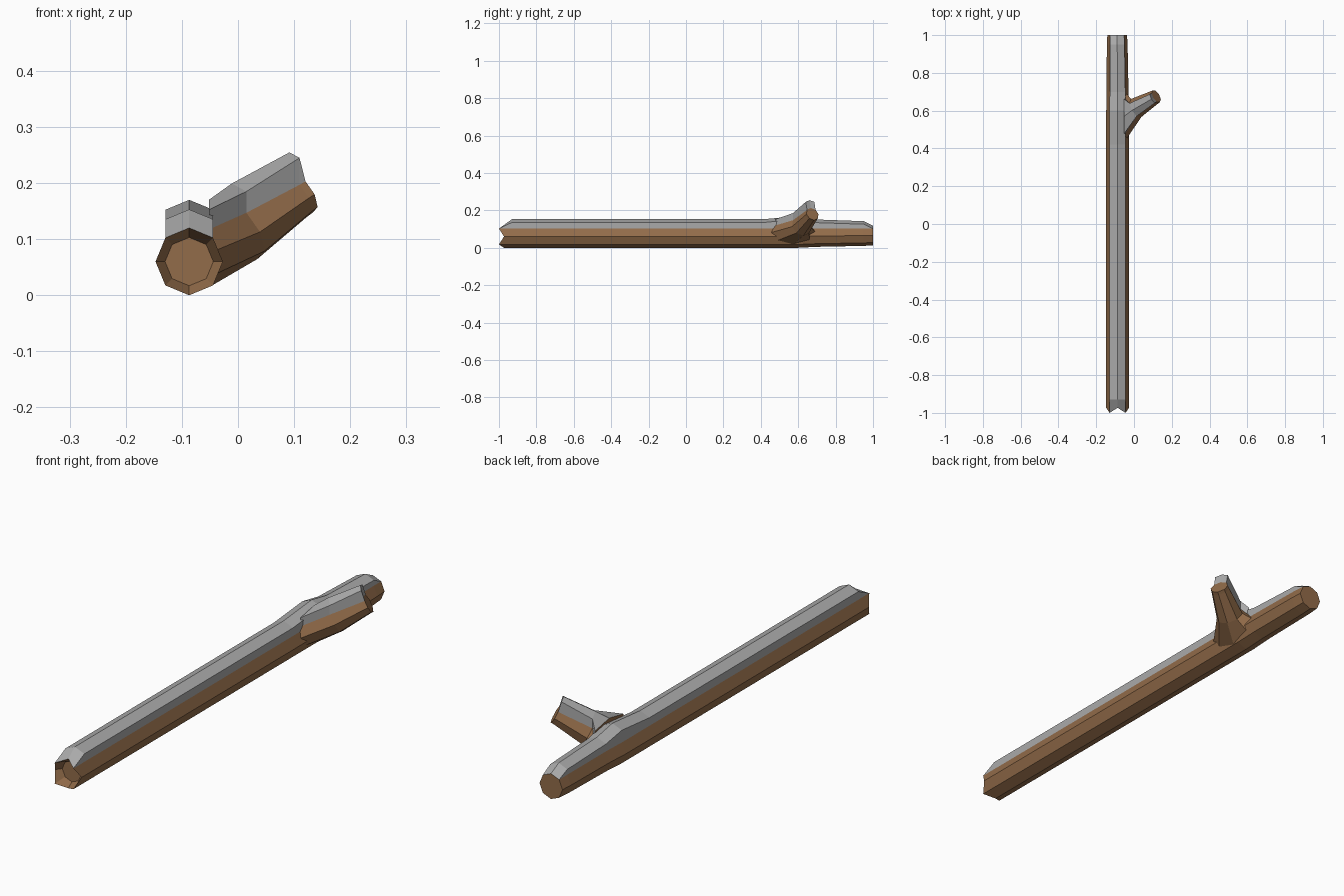
import bpy, bmesh, math
from mathutils import Vector as V

cube = bpy.data.objects.get("Cube")
if cube:
    bpy.data.objects.remove(cube)


def material(name, rgb):
    m = bpy.data.materials.new(name)
    m.use_nodes = True
    m.diffuse_color = (*rgb, 1)
    m.node_tree.nodes["Principled BSDF"].inputs["Base Color"].default_value = (*rgb, 1)
    return m


MATS = [material("bark brown", (0.29, 0.15, 0.068)),
        material("top layer grey", (0.4, 0.4, 0.4))]

# Octagon corners; corners 1 to 3 are doubled by the raised top layer
CORNERS = [(0, 0), (1, 0), (1, 1), (2, 1), (3, 1), (3, 0), (4, 0), (5, 0), (6, 0), (7, 0)]
GREY = {1, 2, 3, 4}


def ring(centre, side, up, lift=(0, 0, 0), notch=(0, 0, 0)):
    """Octagon section; lift raises the top layer, notch shifts every other corner."""
    pts = []
    for k, raised in CORNERS:
        a = k * math.pi / 4
        p = V(centre) + V(side) * math.cos(a) + V(up) * math.sin(a)
        if raised:
            p += V(lift)
        if k % 2 == 0:
            p += V(notch)
        pts.append(p)
    return pts


def loft(name, rings, plain=()):
    """Skin the rings, cap the ends and colour the top layer; plain spans stay brown."""
    bm = bmesh.new()
    rows = [[bm.verts.new(p) for p in r] for r in rings]
    n = len(CORNERS)
    for i, (a, b) in enumerate(zip(rows, rows[1:])):
        for j in range(n):
            f = bm.faces.new((a[j], a[(j + 1) % n], b[(j + 1) % n], b[j]))
            f.material_index = int(j in GREY and i not in plain)
    for row in (rows[0], rows[-1]):
        bm.faces.new(row)
    bmesh.ops.remove_doubles(bm, verts=bm.verts, dist=0.0002)
    bmesh.ops.dissolve_degenerate(bm, edges=bm.edges, dist=0.0002)
    bmesh.ops.recalc_face_normals(bm, faces=bm.faces)
    me = bpy.data.meshes.new(name)
    bm.to_mesh(me)
    bm.free()
    for m in MATS:
        me.materials.append(m)
    ob = bpy.data.objects.new(name, me)
    bpy.context.collection.objects.link(ob)


def trunk_ring(y, r, lift=0.0, z=0.06, x=-0.087, notch=0.0):
    return ring((x, y, z), (r, 0, 0), (0, 0, r), (0, 0, lift), (0, notch, 0))


# Trunk: hollowed jagged front end, slight swelling at the branch, tapered back
loft("trunk", [
    trunk_ring(-0.95, 0.043),
    trunk_ring(-1.0, 0.06, notch=0.027),
    trunk_ring(-0.93, 0.06, 0.033),
    trunk_ring(0.42, 0.06, 0.033),
    trunk_ring(0.6, 0.06, 0.05),
    trunk_ring(0.7, 0.058, 0.03, 0.063),
    trunk_ring(0.95, 0.055, 0.022, 0.065, -0.089),
    trunk_ring(1.0, 0.052, 0.0, 0.065, -0.089),
], plain={0})

# Branch: flared foot, collar, tapering shaft and a bare tip
along = V((0.76, 0.44, 0.48)).normalized()
side = V((-0.5, 0.866, 0)).normalized()
up = along.cross(side).normalized()
tip = V((0.118, 0.676, 0.18))
collar = tip - along * 0.14
loft("branch", [
    ring((-0.047, 0.57, 0.077), (0, 0.13, 0), (0, 0, 0.06), (-0.005, 0, 0.033)),
    ring(collar, side * 0.055, up * 0.055, (0, 0, 0.038)),
    ring(tip - along * 0.014, side * 0.038, up * 0.038, (0, 0, 0.048)),
    ring(tip, side * 0.037, up * 0.037),
])
